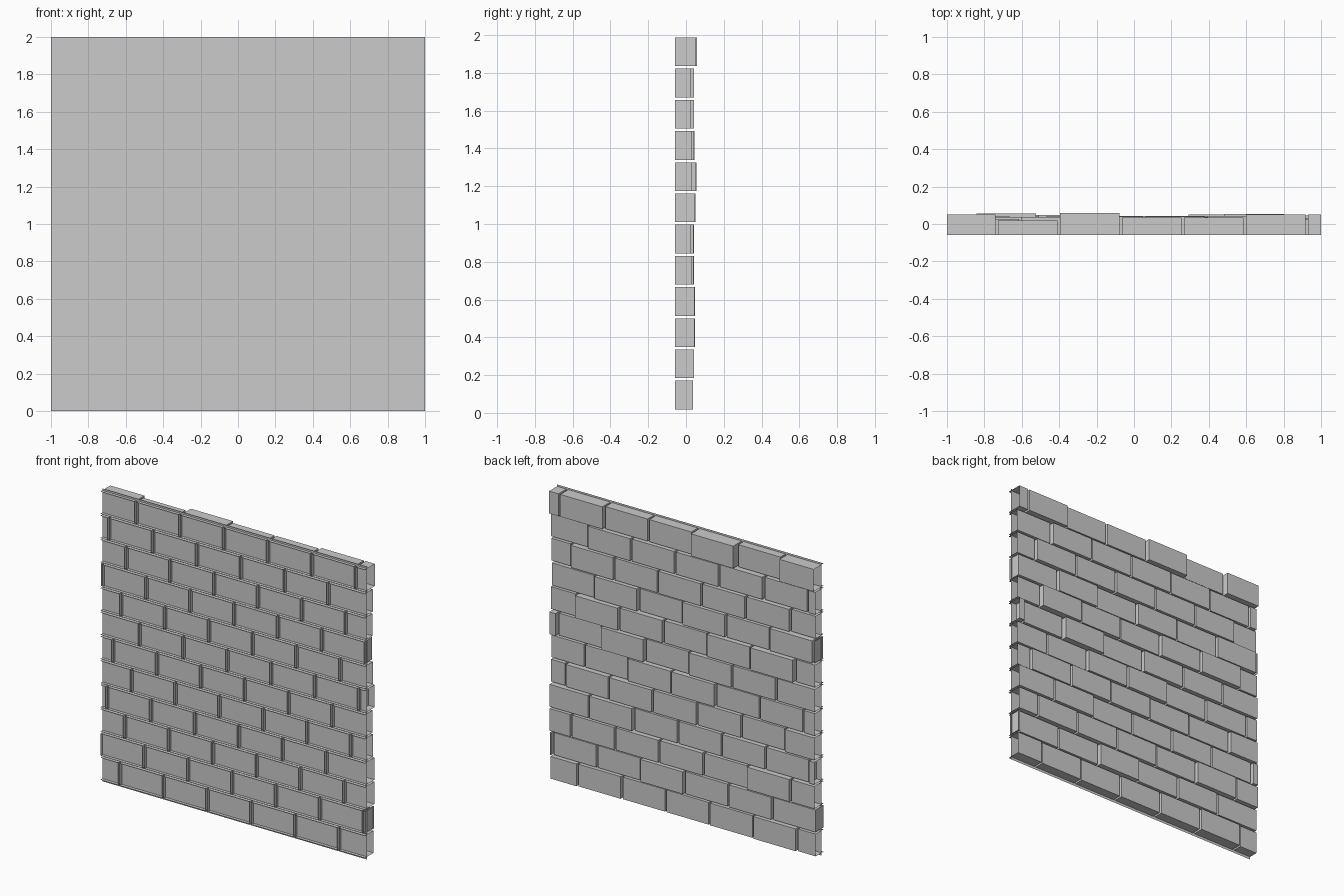
import bpy, bmesh, random

if "Cube" in bpy.data.objects:
    bpy.data.objects.remove(bpy.data.objects["Cube"])

random.seed(4)

PITCH_X, PITCH_Z = 0.3315, 0.1652   # brick spacing
GAP = 0.0135                        # joint width
FRONT, SHEET = -0.058, -0.036       # open brick rims, mortar sheet

# first joint position and deepest brick face of each course, bottom to top
FIRST_JOINT = [-0.86, -0.674, -0.82, -0.955, -0.77, -0.91,
               -0.71, -0.85, -0.99, -0.81, -0.94, -0.735]
DEEPEST = [0.037, 0.043, 0.047, 0.047, 0.043, 0.043,
           0.05, 0.055, 0.044, 0.043, 0.043, 0.058]
TOP_COURSE = [0.05, 0.02, 0.058, 0.035, 0.035, 0.05, 0.05]


def quad(bm, *pts):
    bm.faces.new([bm.verts.new(p) for p in pts])


def brick(bm, x0, x1, z0, z1, y):
    """Brick shell open at the front and where the wall is cut off."""
    f = FRONT
    quad(bm, (x0, y, z0), (x0, y, z1), (x1, y, z1), (x1, y, z0))
    quad(bm, (x0, f, z1), (x1, f, z1), (x1, y, z1), (x0, y, z1))
    quad(bm, (x0, f, z0), (x0, y, z0), (x1, y, z0), (x1, f, z0))
    if x0 > -1:
        quad(bm, (x0, f, z0), (x0, f, z1), (x0, y, z1), (x0, y, z0))
    if x1 < 1:
        quad(bm, (x1, f, z0), (x1, y, z0), (x1, y, z1), (x1, f, z1))


def finish(bm, name):
    bmesh.ops.remove_doubles(bm, verts=bm.verts, dist=1e-5)
    mesh = bpy.data.meshes.new(name)
    bm.to_mesh(mesh)
    bm.free()
    bpy.context.collection.objects.link(bpy.data.objects.new(name, mesh))


# Brick courses
for row, (first, deepest) in enumerate(zip(FIRST_JOINT, DEEPEST)):
    joints = [first + PITCH_X * i for i in range(-1, 8)]
    spans = []
    for a, b in zip(joints, joints[1:]):
        x0, x1 = max(-1, a + GAP / 2), min(1, b - GAP / 2)
        if x1 - x0 > 0.002:
            spans.append((x0, x1))
    depths = [random.uniform(0.025, deepest) for _ in spans]
    depths[random.randrange(1, len(spans) - 1)] = deepest
    if row == 11:
        depths = TOP_COURSE
    z0 = 0.0185 + row * PITCH_Z
    bm = bmesh.new()
    for (x0, x1), y in zip(spans, depths):
        brick(bm, x0, x1, z0, z0 + PITCH_Z - GAP, y)
    finish(bm, f"brick_course_{row + 1}")

# Mortar sheet behind the bricks
bm = bmesh.new()
quad(bm, (-1, SHEET, 0), (-1, SHEET, 2), (1, SHEET, 2), (1, SHEET, 0))
finish(bm, "mortar_sheet")
